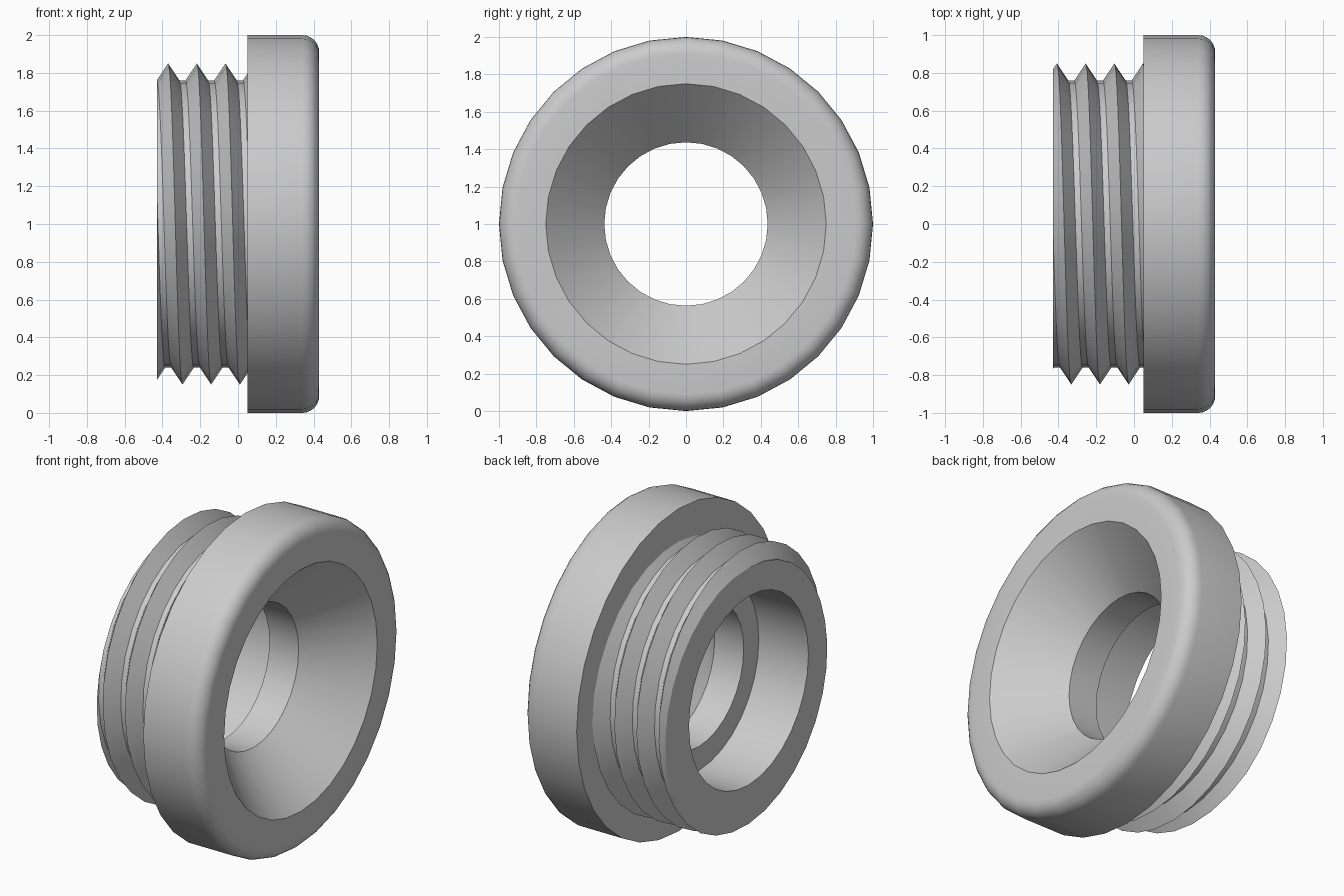
import bpy, bmesh
from math import sin, cos, pi

cube = bpy.data.objects.get("Cube")
if cube:
    bpy.data.objects.remove(cube, do_unlink=True)

SIDES = 32
BACK, SHOULDER, FRONT = -0.43, 0.05, 0.43
PITCH, HALF, ROOT, CREST = 0.152, 0.06, 0.76, 0.85
FIRST_CREST = -0.37
ROUND = 0.09


def thread_section(angle):
    """Outer thread outline (x, radius) at one angle, cut off at both ends."""
    start = FIRST_CREST + PITCH * angle / (2 * pi)
    points = [(BACK, None)]
    for k in range(-2, 5):
        points += [(start + k * PITCH + d, None) for d in (-HALF, 0, HALF)]
    points.append((SHOULDER, None))
    section = []
    for x, _ in points:
        x = min(max(x, BACK), SHOULDER)
        off = abs((x - start + PITCH / 2) % PITCH - PITCH / 2)
        section.append((x, ROOT + (CREST - ROOT) * max(0, 1 - off / HALF)))
    return section


# Head: square shoulder, rounded front rim
head = [(SHOULDER, 1.0)]
for i in range(7):
    a = i / 6 * pi / 2
    head.append((FRONT - ROUND + ROUND * sin(a), 1 - ROUND + ROUND * cos(a)))

# Inside: funnel mouth, narrow throat, wide rear bore
bore = [(FRONT, 0.75), (0.11, 0.437), (-0.09, 0.437), (-0.09, 0.585), (BACK, 0.585)]

# Sweep the closed section around the x axis, following the thread
bm = bmesh.new()
rings = []
for i in range(SIDES + 1):
    a = 2 * pi * i / SIDES
    section = thread_section(a) + head + bore
    rings.append([bm.verts.new((x, -r * sin(a), 1 + r * cos(a))) for x, r in section])
count = len(rings[0])
for here, there in zip(rings, rings[1:]):
    for j in range(count):
        k = (j + 1) % count
        bm.faces.new((here[j], here[k], there[k], there[j]))
bmesh.ops.remove_doubles(bm, verts=bm.verts[:], dist=0.0001)
bmesh.ops.dissolve_degenerate(bm, edges=bm.edges[:], dist=0.0001)
bmesh.ops.recalc_face_normals(bm, faces=bm.faces[:])

mesh = bpy.data.meshes.new("threaded_bushing")
bm.to_mesh(mesh)
bm.free()
bushing = bpy.data.objects.new("threaded_bushing", mesh)
bpy.context.collection.objects.link(bushing)

# Plain grey
grey = bpy.data.materials.new("light grey")
grey.use_nodes = True
grey.diffuse_color = (0.6, 0.6, 0.6, 1)
grey.node_tree.nodes["Principled BSDF"].inputs["Base Color"].default_value = (0.6, 0.6, 0.6, 1)
mesh.materials.append(grey)

bpy.ops.object.select_all(action="DESELECT")
bushing.select_set(True)
bpy.context.view_layer.objects.active = bushing
bpy.ops.object.shade_smooth_by_angle(angle=pi / 6)
